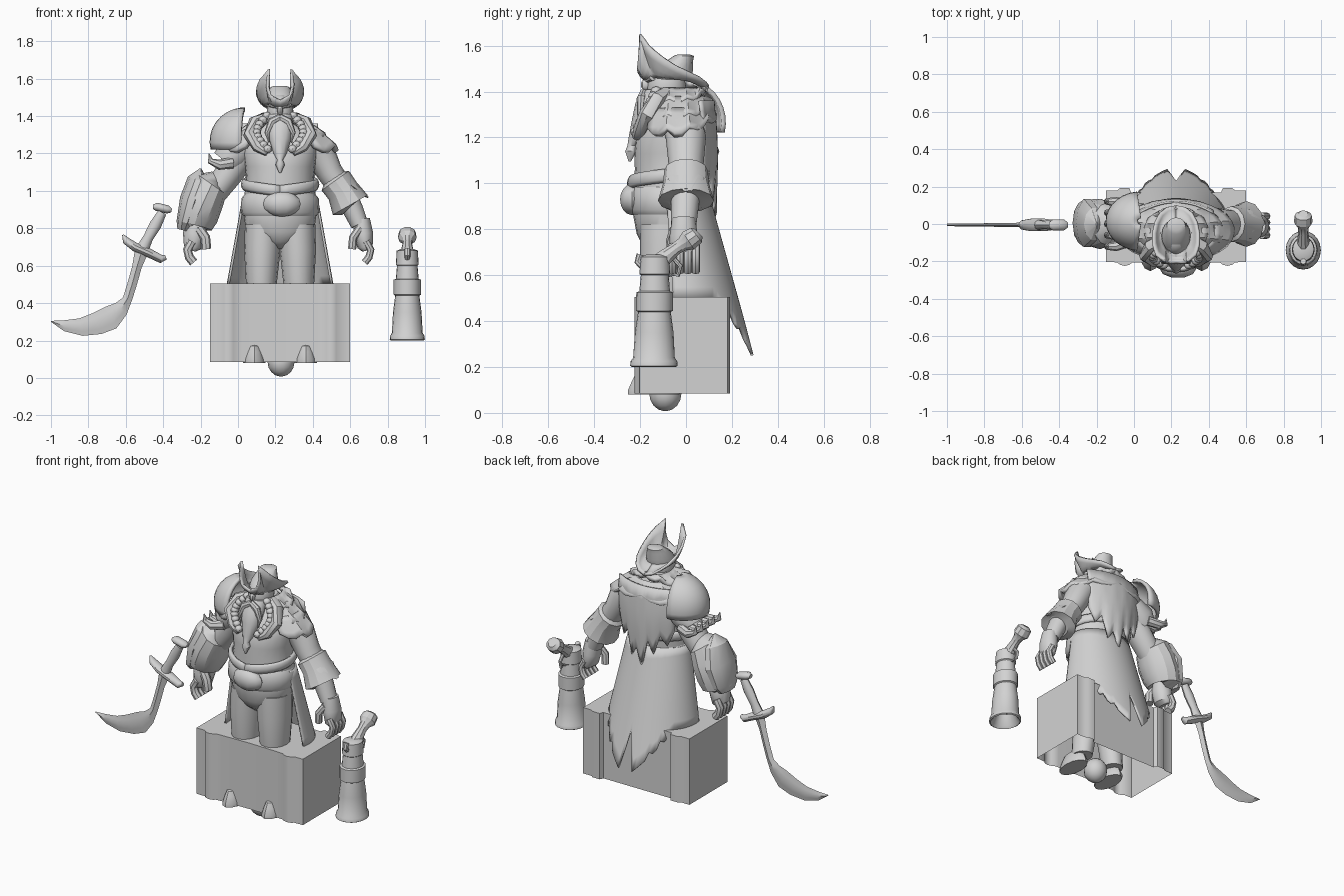
import bpy, math
from mathutils import Vector

grey = bpy.data.materials.new("stone_grey")
grey.diffuse_color = (0.65, 0.65, 0.65, 1)
CX = 0.225


def make(name, verts, faces, angle=40, thick=0):
    me = bpy.data.meshes.new(name)
    me.from_pydata([tuple(v) for v in verts], [], faces)
    me.materials.append(grey)
    me.shade_smooth()
    me.set_sharp_from_angle(angle=math.radians(angle))
    ob = bpy.data.objects.new(name, me)
    bpy.context.collection.objects.link(ob)
    if thick:
        m = ob.modifiers.new("thickness", 'SOLIDIFY')
        m.thickness, m.offset = thick, 0
    return ob


def tube(name, rings, n=16, flat=False, caps=True, angle=40):
    """Rings (x, y, z, in-plane radius, depth radius) along a path."""
    pts = [Vector(r[:3]) for r in rings]
    verts, faces = [], []
    for i, r in enumerate(rings):
        t = (pts[min(i + 1, len(pts) - 1)] - pts[max(i - 1, 0)]).normalized()
        if flat:
            t = Vector((0, 0, 1))
        u = t.cross(Vector((0, 1, 0)))
        u = u.normalized() if u.length > 0.05 else Vector((1, 0, 0))
        v = t.cross(u)
        for k in range(n):
            a = math.tau * k / n
            verts.append(pts[i] + u * r[3] * math.cos(a) + v * r[4] * math.sin(a))
    for i in range(len(rings) - 1):
        for k in range(n):
            q = (k + 1) % n
            faces.append((i * n + k, i * n + q, (i + 1) * n + q, (i + 1) * n + k))
    if caps:
        faces += [tuple(range(n))[::-1], tuple(range((len(rings) - 1) * n, len(rings) * n))]
    return make(name, verts, faces, angle)


def rod(name, pts, r, n=8):
    return tube(name, [(*p, r, r) for p in pts], n)


def ball(name, c, s, n=14):
    rings = []
    for i in range(9):
        a = math.pi * (0.02 + 0.96 * i / 8)
        rings.append((c[0], c[1], c[2] - s[2] * math.cos(a), s[0] * math.sin(a), s[1] * math.sin(a)))
    return tube(name, rings, n, flat=True)


def grid(name, nu, nv, fn, thick=0.012, angle=40):
    verts = [fn(i / nu, j / nv) for j in range(nv + 1) for i in range(nu + 1)]
    w = nu + 1
    faces = [(j * w + i, j * w + i + 1, (j + 1) * w + i + 1, (j + 1) * w + i)
             for j in range(nv) for i in range(nu)]
    return make(name, verts, faces, angle, thick)


def lerp(table, t):
    """Piecewise linear lookup of evenly spaced values."""
    f = t * (len(table) - 1)
    i = min(int(f), len(table) - 2)
    return table[i] + (table[i + 1] - table[i]) * (f - i)


# Plinth: hollow shell with raised corner pilasters, open below
half = [(0, -0.2), (0.2, -0.205), (0.235, -0.207), (0.25, -0.218), (0.275, -0.224), (0.3, -0.218),
        (0.315, -0.205), (0.375, -0.203), (0.375, 0.18), (0.315, 0.18), (0.3, 0.192), (0.25, 0.192), (0.24, 0.168)]
loop = [(CX + x, y) for x, y in half] + [(CX - x, y) for x, y in reversed(half[1:])]
n = len(loop)
make("plinth", [(x, y, z) for z in (0.085, 0.505) for x, y in loop],
     [(i, (i + 1) % n, n + (i + 1) % n, n + i) for i in range(n)] + [tuple(range(n, 2 * n))], 50)
ball("plinth_ball", (0.23, -0.09, 0.085), (0.072, 0.072, 0.078))

# Legs and boots
for s, tag in ((-1, "left"), (1, "right")):
    x = CX + s * 0.1
    tube("leg_" + tag, [(x - s * .012, -.08, .82, .1, .12), (x - s * .005, -.085, .68, .097, .115),
                        (x, -.09, .5, .082, .1), (x, -.08, .3, .07, .08),
                        (x + s * .02, -.08, .14, .06, .07)], flat=True)
    bx = CX + s * 0.138
    tube("boot_" + tag, [(bx, -.14, .08, .06, .112), (bx, -.14, .1, .06, .112), (bx, -.14, .14, .047, .095),
                         (bx, -.14, .17, .034, .08), (bx, -.14, .176, .015, .06)], 12, flat=True)

# Torso, belt and sash
tube("torso", [(CX, -.08, .69, .03, .06), (CX, -.08, .73, .11, .11), (CX, -.08, .78, .18, .135),
               (CX, -.075, .86, .193, .155), (CX, -.07, .95, .195, .16), (CX, -.06, 1.06, .18, .163),
               (CX, -.06, 1.13, .187, .165), (CX, -.06, 1.2, .198, .158), (CX, -.045, 1.28, .2, .13),
               (CX, -.03, 1.35, .12, .1), (CX, -.03, 1.4, .06, .07)], 24, flat=True)
tube("belt", [(CX, -.075, .865, .195, .16), (CX, -.075, .885, .21, .175), (CX, -.075, .96, .207, .172),
              (CX, -.075, .985, .185, .16)], 24, flat=True)
ball("buckle", (CX + .01, -.235, .93), (.1, .055, .068), 10)


# Two crossing sash bands that dip towards the buckle
def sash(u, v):
    a = u * math.tau
    z = 1.0 + .05 * abs(math.sin(a / 2)) + (v - .5) * .05
    r = .01 * math.sin(v * math.pi)
    return (CX + (.19 + r) * math.sin(a), -.07 - (.168 + r) * math.cos(a), z)


grid("sash", 28, 4, sash, .02)


# Long coat with two pointed tails
def coat(u, v):
    k = abs(u * 2 - 1)
    a = (u * 2 - 1) * 1.75
    hem = .49 - .24 * k / .0834 if k < .083 else min(.5, .25 + .25 * (k - .083) / .45)
    hem += .03 if .2 < k < .5 and round(k * 24) % 3 == 0 else 0
    z = .97 + (hem - .97) * v
    d = .97 - z
    rx, back, cy = .195 + .18 * d, .09 + .28 * d, -.06 + .1 * d
    return (CX + rx * math.sin(a), cy + (back - cy) * math.cos(a), z)


grid("coat", 48, 10, coat)


# Ragged back cape
def cape(u, v):
    a = u * 2 - 1
    hem = lerp([1.1, 1.0, 1.06, .94, 1.02, .84, .96, .9, 1.05, 1.0, 1.1], u)
    return (CX + (.2 - .01 * v) * a, .118 - .06 * a * a + .015 * math.sin(v * 3), 1.36 + (hem - 1.36) * v)


grid("cape", 20, 6, cape)

# Layered mantle: long at the shoulders, short at the back, open at the chest
for layer, (top, low, r0, r1) in enumerate(((1.32, 1.21, .2, .305), (1.37, 1.27, .13, .245), (1.405, 1.34, .08, .165))):
    def mantle(u, v, top=top, low=low, r0=r0, r1=r1):
        a = (u * 2 - 1) * 2.5
        lo = low + .06 * max(0, math.cos(a)) ** 2
        z = top + (lo - top) * v ** 1.1 + (.025 * v if round(u * 24) % 3 == 0 else 0)
        r = r0 + (r1 - r0) * v
        ry = .085 + .24 * r
        return (CX + r * math.sin(a), -.035 + ry * math.cos(a), z)
    grid("mantle_layer_%d" % layer, 24, 4, mantle, .028, 30)

# Head, nose, beard, moustache and braids
ball("head", (CX, -.085, 1.42), (.072, .085, .1), 16)
ball("nose", (CX, -.175, 1.43), (.016, .022, .025), 8)
tube("brow", [(CX - .055, -.145, 1.46, .012, .015), (CX, -.17, 1.45, .014, .015),
              (CX + .055, -.145, 1.46, .012, .015)], 8)
tube("beard", [(CX, -.13, 1.41, .065, .045), (CX, -.165, 1.35, .072, .055), (CX, -.185, 1.28, .06, .05),
               (CX, -.215, 1.2, .035, .035), (CX, -.235, 1.165, .015, .02), (CX, -.24, 1.14, .025, .025),
               (CX, -.245, 1.095, .005, .005)], 12, flat=True)
for s in (-1, 1):
    tube("moustache", [(CX, -.185, 1.395, .018, .018), (CX + s * .045, -.195, 1.37, .022, .02),
                       (CX + s * .07, -.2, 1.31, .014, .014), (CX + s * .06, -.205, 1.26, .003, .003)], 8)
    for i in range(9):
        ball("braid_bead", (CX + s * (.07 + .055 * math.sin(i * .4)), -.13 - .011 * i, 1.4 - .022 * i),
             (.024, .024, .022), 8)
    tube("collar_roll", [(CX + s * .07, -.215, 1.2, .015, .02), (CX + s * .12, -.2, 1.235, .03, .03),
                         (CX + s * .165, -.17, 1.3, .033, .035), (CX + s * .14, -.12, 1.37, .03, .035),
                         (CX + s * .08, -.08, 1.4, .02, .03)], 8)


# Hat: curled brim with two front horns, and a crown
def brim(u, v):
    a = (u * 2 - 1) * math.pi
    s, k = (1 if a >= 0 else -1), abs(a) / math.pi
    x = s * lerp([0, .052, .07, .06, .105, .121, .122, .11, .085, .05, 0], k)
    y = lerp([-.205, -.21, -.205, -.2, -.165, -.11, -.05, .01, .06, .09, .1], k)
    z = lerp([1.485, 1.51, 1.57, 1.65, 1.6, 1.555, 1.515, 1.485, 1.46, 1.435, 1.42], k)
    ix, iy, iz = .075 * math.sin(a), -.075 - .085 * math.cos(a), 1.462
    return (CX + ix + (x - ix) * v, iy + (y - iy) * v, iz + (z - iz) * v ** 1.3 - .015 * math.sin(v * math.pi))


grid("hat_brim", 40, 4, brim, .014)
tube("hat_crown", [(CX, -.07, 1.45, .08, .09), (CX, -.055, 1.49, .076, .085), (CX, -.03, 1.53, .06, .06),
                   (CX, -.01, 1.555, .05, .045), (CX, -.01, 1.562, .03, .025)], 16, flat=True)

# Armoured arm: sleeve, domed pauldron, jaw spikes, gauntlet
tube("armoured_arm", [(.1, -.02, 1.27, .08, .08), (.02, -.01, 1.2, .085, .085), (-.05, 0, 1.09, .075, .08),
                      (-.12, 0, 1.0, .07, .075), (-.2, 0, .88, .05, .05)])


def dome(u, v):
    a, b = (u - .5) * 2.9, .12 + v * 1.7
    return (.04 - math.sin(b) * math.cos(a) * .182, .015 + math.sin(b) * math.sin(a) * .15,
            1.265 + math.cos(b) * .172)


grid("pauldron", 14, 8, dome, .02)
tube("pauldron_lower", [(.05, 0, 1.25, .08, .11), (-.02, 0, 1.2, .1, .12), (-.06, 0, 1.15, .085, .1)], 12)
for i in range(5):
    y = -.12 + .06 * i
    tube("jaw_spike", [(-.03, y * .8, 1.15, .03, .028), (-.1, y, 1.14, .028, .026),
                       (-.148, y, 1.16, .017, .017), (-.155, y, 1.2, .002, .002)], 8)
tube("gauntlet", [(-.11, 0, 1.05, .06, .07), (-.14, 0, 1.035, .095, .115), (-.18, 0, .95, .105, .135),
                  (-.215, .005, .87, .11, .13), (-.235, .005, .81, .097, .11), (-.23, 0, .805, .05, .06)], 12, angle=30)
tube("gauntlet_plate", [(-.2, 0, 1.12, .004, .01), (-.21, 0, 1.06, .06, .09), (-.25, .005, .95, .062, .135),
                        (-.285, .005, .83, .045, .11), (-.295, .005, .79, .03, .07)], 10, angle=30)

# Open arm: sleeve, flared cuff, forearm
tube("open_arm", [(.37, -.02, 1.28, .08, .09), (.44, 0, 1.2, .083, .088), (.49, 0, 1.1, .07, .078),
                  (.56, 0, 1.0, .065, .07), (.615, -.005, .9, .055, .06), (.65, -.01, .82, .047, .055)])
tube("cuff", [(.51, 0, 1.07, .06, .07), (.52, 0, 1.055, .09, .095), (.56, 0, 1.0, .088, .1),
              (.6, 0, .925, .107, .122), (.605, 0, .92, .07, .08)], 12, angle=30)
tube("cuff_flap", [(.55, 0, 1.07, .02, .06), (.62, 0, 1.02, .025, .08), (.695, .01, .965, .004, .015)], 8)

# Hands with curled fingers
for x, s, tag, w in ((-.225, -1, "armoured", 1.35), (.665, 1, "open", 1.1)):
    tube("palm_" + tag, [(x - s * .005, -.01, .85, .045, .05), (x + s * .005, -.01, .77, .048 * w, .062),
                         (x + s * .015, -.01, .7, .037 * w, .062), (x + s * .02, -.01, .68, .02, .05)], 12)
    for i in range(4):
        y = -.06 + i * .034
        rod("finger_" + tag, [(x + s * .02, y, .73), (x + s * .045, y, .685),
                              (x + s * .035, y, .645), (x + s * .012, y, .617)], .018 * w)
    rod("thumb_" + tag, [(x - s * .015, -.05, .8), (x - s * .05, -.065, .75), (x - s * .055, -.06, .69)], .02 * w)

# Cutlass: flat curved blade, guard, grip
outer = [(-.475, .68), (-.515, .59), (-.54, .5), (-.565, .42), (-.595, .34), (-.65, .265), (-.73, .235),
         (-.83, .225), (-.93, .25), (-1.0, .3)]
inner = [(-.55, .69), (-.565, .6), (-.59, .51), (-.615, .43), (-.655, .4), (-.71, .38), (-.78, .345),
         (-.85, .318), (-.93, .308), (-1.0, .305)]


def blade(u, v):
    a, b = (Vector([lerp([p[k] for p in edge], v) for k in (0, 1)]) for edge in (outer, inner))
    w = 1 - abs(2 * u - 1)
    p = a.lerp(b, w)
    y = .016 * (1 if u < .5 else -1) * (1 - abs(2 * w - 1)) * (1 - .6 * v)
    return (p.x, -.005 + y, p.y)


grid("blade", 8, 18, blade, 0, 30)
tube("sword_grip", [(-.51, -.005, .69, .034, .028), (-.48, -.005, .75, .027, .022), (-.44, -.005, .82, .032, .026),
                    (-.405, -.005, .885, .024, .022)], 10)
tube("pommel", [(-.455, -.005, .915, .012, .015), (-.435, -.005, .915, .022, .03), (-.375, -.005, .9, .022, .03),
                (-.355, -.005, .895, .01, .015)], 10)
tube("sword_guard", [(-.615, -.005, .765, .005, .006), (-.6, -.005, .735, .02, .025), (-.55, -.005, .7, .024, .035),
                     (-.48, -.005, .67, .024, .035), (-.41, -.005, .635, .022, .025), (-.385, -.005, .645, .012, .01)], 10)

# Blunderbuss: flared hollow barrel, ring, stock, handle
GX, GY = .905, -.135
prof = [(.28, .05), (.215, .075), (.2, .088), (.205, .096), (.225, .094), (.24, .084), (.35, .078), (.44, .066),
        (.445, .074), (.525, .074), (.53, .062), (.6, .056), (.605, .062), (.68, .058), (.69, .035)]
tube("gun_barrel", [(GX, GY - .01 * (.7 - z), z, r * .98, r * 1.08) for z, r in prof], 20, flat=True, angle=35)
tube("gun_handle", [(GX, -.13, .64, .04, .045), (GX, -.09, .68, .034, .036), (GX, -.045, .715, .026, .028),
                    (GX, -.015, .735, .03, .032), (GX, .01, .75, .05, .048), (GX, .045, .775, .046, .042),
                    (GX, .055, .785, .025, .025)], 10, angle=30)
rod("gun_hammer", [(GX, -.17, .62), (GX, -.21, .66), (GX, -.2, .69)], .016)
rod("gun_trigger_guard", [(GX, -.08, .6), (GX, -.035, .6), (GX, -.025, .64), (GX, -.06, .68)], .011)
